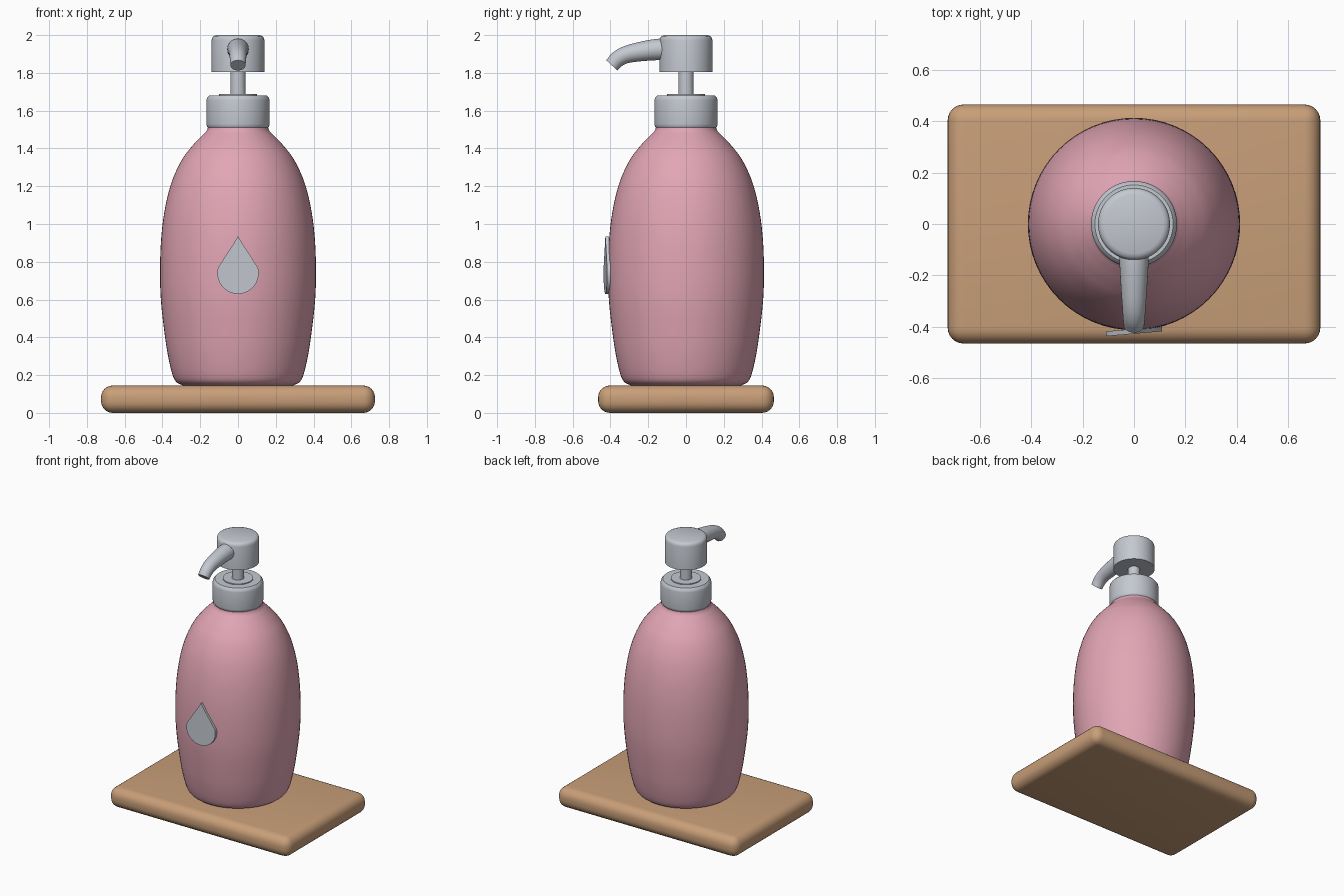
import bpy, bmesh, math
from mathutils import Vector

if "Cube" in bpy.data.objects:
    bpy.data.objects.remove(bpy.data.objects["Cube"])


def material(name, rgb):
    m = bpy.data.materials.new(name)
    m.diffuse_color = (*rgb, 1)
    m.use_nodes = True
    m.node_tree.nodes["Principled BSDF"].inputs["Base Color"].default_value = m.diffuse_color
    return m


PINK = material("rose pink", (0.76, 0.38, 0.46))
GREY = material("silver grey", (0.55, 0.58, 0.63))
WOOD = material("light wood", (0.58, 0.345, 0.19))


def finish(bm, name, mat, angle=35):
    bmesh.ops.recalc_face_normals(bm, faces=bm.faces)
    me = bpy.data.meshes.new(name)
    bm.to_mesh(me)
    bm.free()
    me.materials.append(mat)
    ob = bpy.data.objects.new(name, me)
    bpy.context.collection.objects.link(ob)
    bpy.ops.object.select_all(action='DESELECT')
    ob.select_set(True)
    bpy.context.view_layer.objects.active = ob
    bpy.ops.object.shade_smooth_by_angle(angle=math.radians(angle))
    return ob


def loft(name, rings, mat):
    """Skin a list of equal-length point rings and cap both ends."""
    bm = bmesh.new()
    vs = [[bm.verts.new(p) for p in r] for r in rings]
    n = len(vs[0])
    for a, b in zip(vs, vs[1:]):
        for i in range(n):
            j = (i + 1) % n
            bm.faces.new((a[i], a[j], b[j], b[i]))
    bm.faces.new(vs[0])
    bm.faces.new(vs[-1])
    return finish(bm, name, mat)


def lathe(name, profile, mat, n=64):
    return loft(name, [[(r * math.cos(2 * math.pi * i / n), r * math.sin(2 * math.pi * i / n), z)
                        for i in range(n)] for r, z in profile], mat)


def smooth(points, steps=5):
    """Catmull-Rom interpolation through tuples of any size."""
    ps = [Vector(p) for p in points]
    ps = [2 * ps[0] - ps[1]] + ps + [2 * ps[-1] - ps[-2]]
    out = []
    for a, b, c, d in zip(ps, ps[1:], ps[2:], ps[3:]):
        for k in range(steps):
            t = k / steps
            out.append(0.5 * (2 * b + (c - a) * t + (2 * a - 5 * b + 4 * c - d) * t * t
                              + (3 * b - a - 3 * c + d) * t ** 3))
    return out + [ps[-2]]


# Wooden tray with rounded edges
bm = bmesh.new()
bmesh.ops.create_cube(bm, size=1)
bmesh.ops.scale(bm, vec=(1.45, 0.93, 0.145), verts=bm.verts)
bmesh.ops.translate(bm, vec=(0, 0, 0.0725), verts=bm.verts)
bmesh.ops.bevel(bm, geom=bm.edges[:], offset=0.062, segments=6, profile=0.5, affect='EDGES')
finish(bm, "tray", WOOD)

# Bottle body
body = smooth([(0.29, 0.145), (0.325, 0.162), (0.346, 0.20), (0.368, 0.29), (0.386, 0.40),
               (0.407, 0.58), (0.413, 0.74), (0.407, 0.92), (0.387, 1.08), (0.352, 1.22),
               (0.30, 1.335), (0.245, 1.41), (0.193, 1.465), (0.165, 1.495), (0.155, 1.53)])
lathe("bottle", [(p.x, p.y) for p in body], PINK)

# Pump collar, plug, stem and press head
lathe("collar", [(0.158, 1.508), (0.165, 1.518), (0.167, 1.53), (0.167, 1.655), (0.164, 1.668),
                 (0.152, 1.681)], GREY)
lathe("collar_plug", [(0.10, 1.67), (0.10, 1.687)], GREY)
lathe("stem", [(0.04, 1.67), (0.04, 1.82)], GREY, 32)
lathe("pump_head", [(0.14, 1.805), (0.14, 1.973), (0.137, 1.985), (0.13, 1.994), (0.115, 2.0)], GREY)

# Curved tapering spout: y, z, radius along its path
path = smooth([(-0.08, 1.926, 0.058), (-0.16, 1.923, 0.056), (-0.245, 1.912, 0.051),
               (-0.315, 1.897, 0.046), (-0.36, 1.874, 0.043), (-0.393, 1.84, 0.04)])
rings = []
for i, p in enumerate(path):
    d = path[min(i + 1, len(path) - 1)] - path[max(i - 1, 0)]
    d = Vector((0, d.x, d.y)).normalized()
    up = d.cross(Vector((1, 0, 0)))
    rings.append([Vector((0, p.x, p.y)) + p.z * (Vector((1, 0, 0)) * math.cos(a) + up * math.sin(a))
                  for a in (2 * math.pi * k / 32 for k in range(32))])
loft("spout", rings, GREY)

# Drop-shaped badge, turned slightly on the bottle front
half = [(0.03, 0.885), (0.061, 0.84), (0.088, 0.797)]
arc = [(0.11 * math.cos(a), 0.74 + 0.11 * math.sin(a))
       for a in (math.radians(15 - 195 * k / 20 - 0) for k in range(11))]
right = half + [p for p in arc if p[0] > 0.001]
outline = [(0, 0.935)] + right + [(0, 0.63)] + [(-x, z) for x, z in reversed(right)]
turn = math.radians(5)
badge = [[(x * math.cos(turn), x * math.sin(turn) + y, z) for x, z in outline]
         for y in (-0.427, -0.408)]
loft("drop_badge", badge, GREY)
